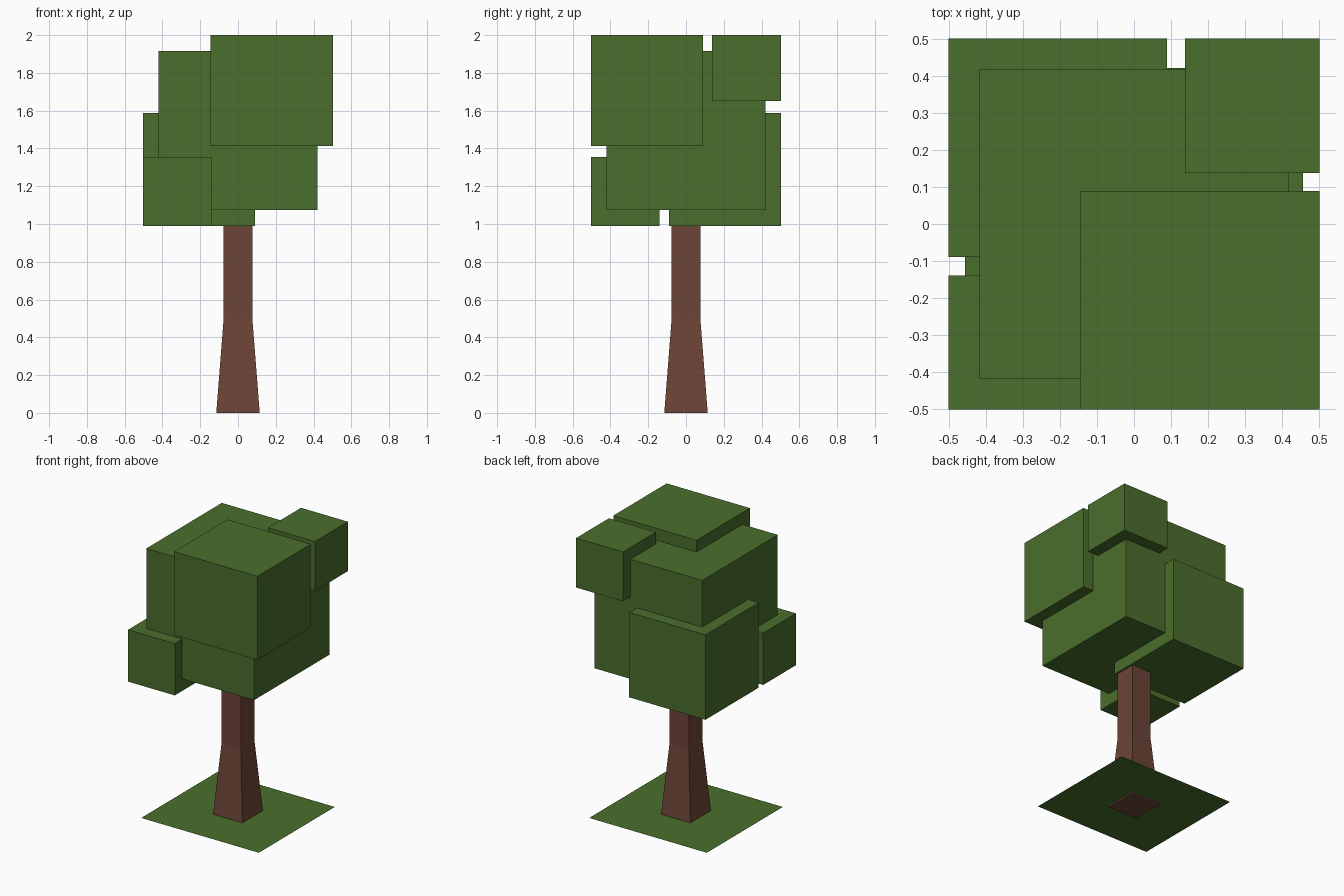
import bpy, bmesh

if "Cube" in bpy.data.objects:
    bpy.data.objects.remove(bpy.data.objects["Cube"])


def material(name, rgb):
    m = bpy.data.materials.new(name)
    m.diffuse_color = (*rgb, 1.0)
    m.use_nodes = True
    m.node_tree.nodes["Principled BSDF"].inputs["Base Color"].default_value = m.diffuse_color
    return m


GREEN = material("leaf green", (0.069, 0.156, 0.026))
BROWN = material("bark brown", (0.150, 0.058, 0.037))


def finish(bm, name, mat):
    mesh = bpy.data.meshes.new(name)
    bm.to_mesh(mesh)
    bm.free()
    mesh.materials.append(mat)
    obj = bpy.data.objects.new(name, mesh)
    bpy.context.collection.objects.link(obj)
    return obj


def box(name, lo, hi, mat):
    bm = bmesh.new()
    bmesh.ops.create_cube(bm, size=1)
    for v in bm.verts:
        v.co = [(a + b) / 2 + c * (b - a) for a, b, c in zip(lo, hi, v.co)]
    return finish(bm, name, mat)


# Foliage: a central cube with four cubes pushed out of its corners
box("foliage_core", (-0.42, -0.42, 1.075), (0.42, 0.42, 1.917), GREEN)
box("foliage_front_right", (-0.145, -0.503, 1.412), (0.503, 0.09, 2.0), GREEN)
box("foliage_back_left", (-0.503, -0.09, 0.99), (0.09, 0.503, 1.588), GREEN)
box("foliage_front_left", (-0.503, -0.503, 0.99), (-0.14, -0.14, 1.355), GREEN)
box("foliage_back_right", (0.138, 0.138, 1.652), (0.503, 0.503, 2.0), GREEN)

# Trunk: square rings, flared at the base
bm = bmesh.new()
rings = []
for r, z in ((0.115, 0.0), (0.076, 0.5), (0.076, 1.08)):
    rings.append([bm.verts.new((sx * r, sy * r, z))
                  for sx, sy in ((-1, -1), (1, -1), (1, 1), (-1, 1))])
for low, high in zip(rings, rings[1:]):
    for i in range(4):
        j = (i + 1) % 4
        bm.faces.new((low[i], low[j], high[j], high[i]))
bm.faces.new(rings[0][::-1])
bm.faces.new(rings[-1])
finish(bm, "trunk", BROWN)

# Grass patch: a flat sheet just above the foot of the trunk
bm = bmesh.new()
bm.faces.new([bm.verts.new((sx * 0.458, sy * 0.422, 0.012))
              for sx, sy in ((-1, -1), (1, -1), (1, 1), (-1, 1))])
finish(bm, "grass_patch", GREEN)
